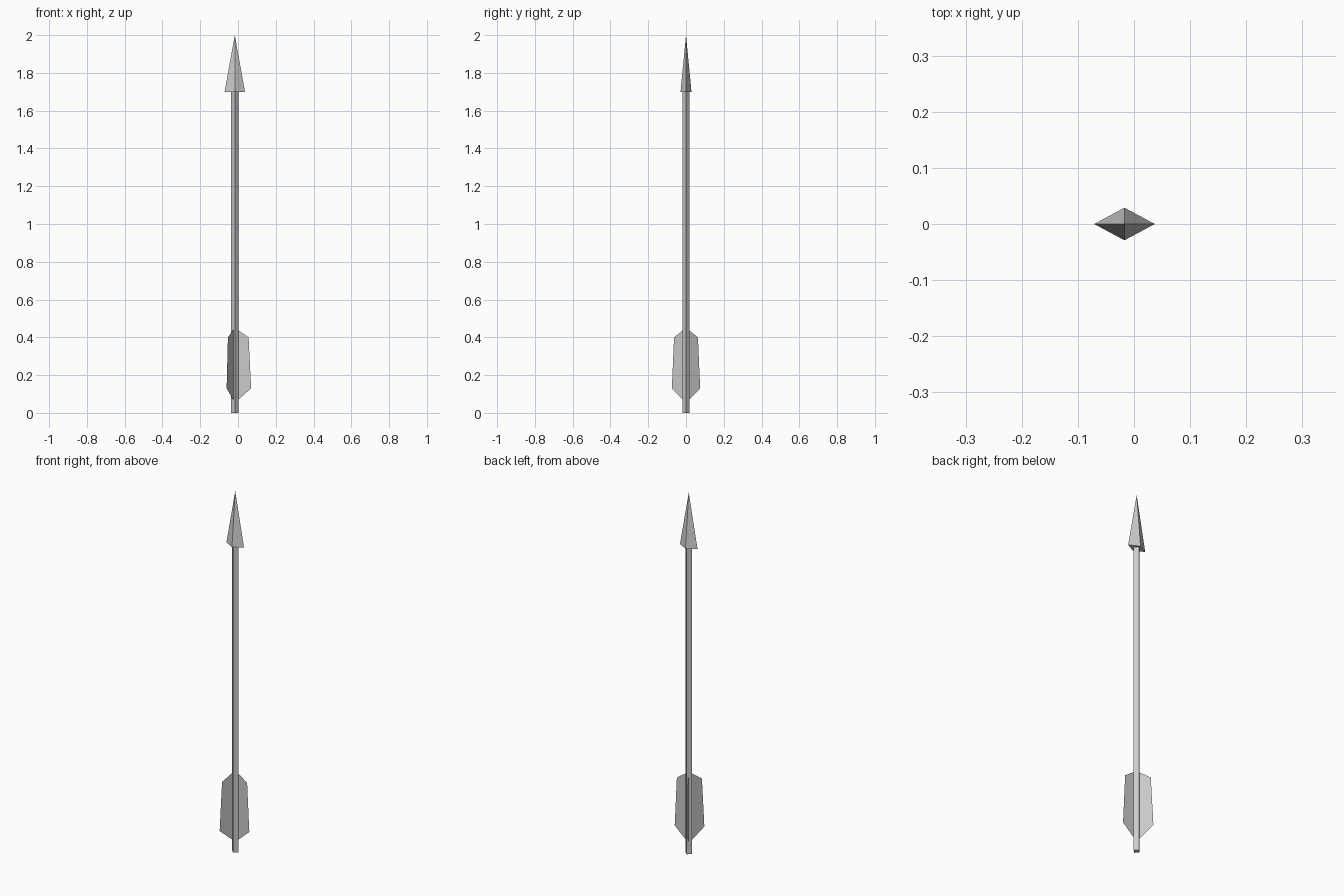
import bpy, math

if "Cube" in bpy.data.objects:
    bpy.data.objects.remove(bpy.data.objects["Cube"])

AXIS_X = -0.017  # the arrow's axis sits slightly left of the bounding-box centre


def four_sided(name, r1, r2, z0, z1, scale_y=1.0):
    """Diamond-section shaft or spike with corners on the x and y axes."""
    bpy.ops.mesh.primitive_cone_add(vertices=4, radius1=r1, radius2=r2, depth=z1 - z0,
                                    location=(AXIS_X, 0, (z0 + z1) / 2))
    ob = bpy.context.object
    ob.name = name
    ob.scale.y = scale_y
    return ob


# Shaft and flattened pyramid head
four_sided("shaft", 0.019, 0.019, 0.0, 1.71)
four_sided("arrowhead", 0.054, 0.0, 1.70, 2.0, scale_y=0.029 / 0.054)

# Three thin feather vanes spaced evenly round the shaft: (radius, height)
profile = [(0.012, 0.067), (0.022, 0.073), (0.0865, 0.13),
           (0.073, 0.40), (0.022, 0.435), (0.012, 0.44)]
for i in range(3):
    mesh = bpy.data.meshes.new(f"feather_{i + 1}")
    mesh.from_pydata([(r, 0, z) for r, z in profile], [], [range(len(profile))])
    vane = bpy.data.objects.new(f"feather_{i + 1}", mesh)
    vane.location.x = AXIS_X
    vane.rotation_euler.z = i * math.tau / 3
    bpy.context.collection.objects.link(vane)
